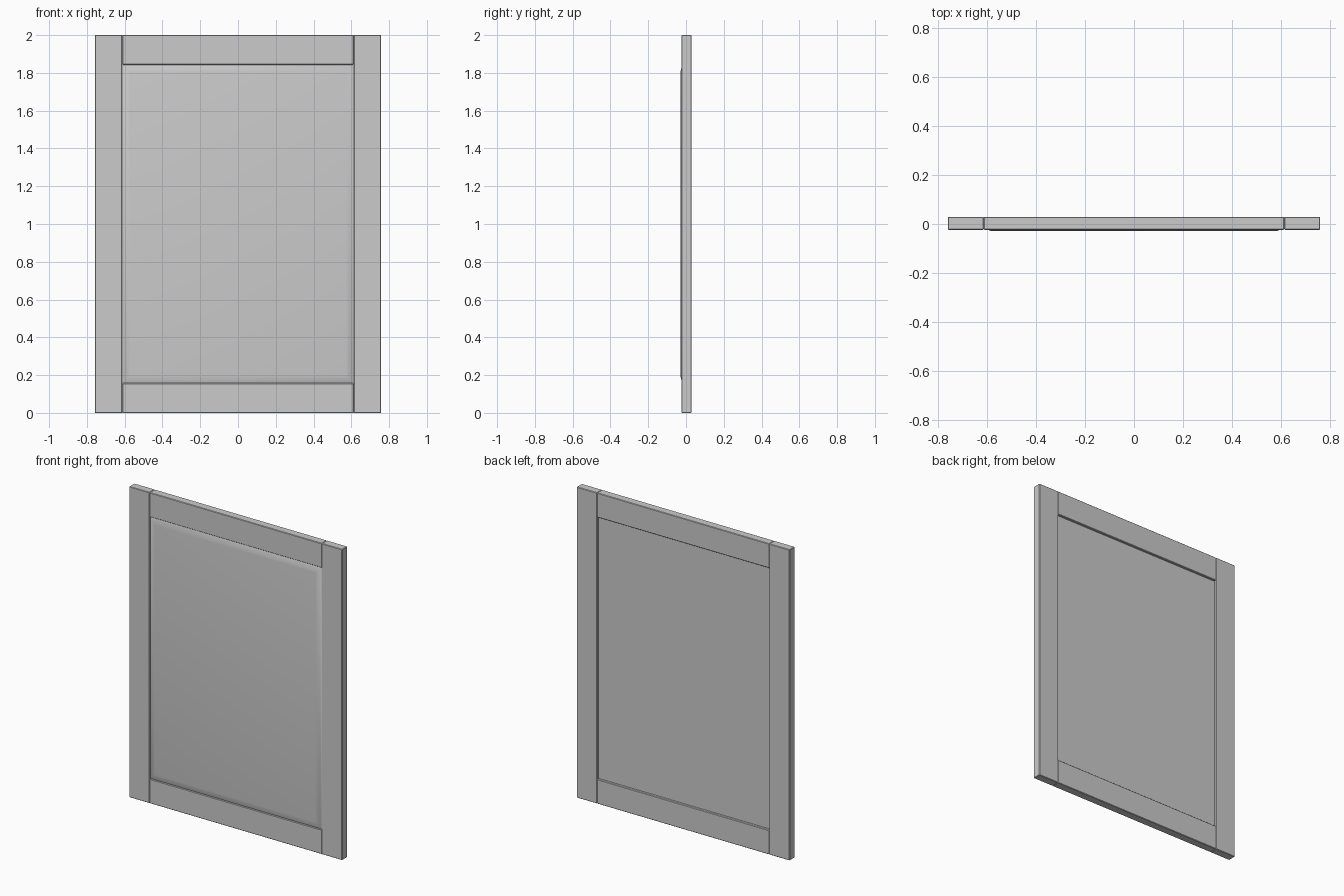
import bpy, bmesh

if "Cube" in bpy.data.objects:
    bpy.data.objects.remove(bpy.data.objects["Cube"])

HALF_W, HEIGHT = 0.758, 2.0      # outer size
OPEN_X, RAIL = 0.613, 0.157      # half opening width, rail height
FRONT, BACK = -0.0235, 0.0295    # frame faces


def finish(name, bm):
    bmesh.ops.recalc_face_normals(bm, faces=bm.faces[:])
    mesh = bpy.data.meshes.new(name)
    bm.to_mesh(mesh)
    bm.free()
    obj = bpy.data.objects.new(name, mesh)
    bpy.context.collection.objects.link(obj)
    return obj


def board(name, x0, x1, z0, z1):
    """Straight frame member with slightly eased edges."""
    bm = bmesh.new()
    bmesh.ops.create_cube(bm, size=1)
    for v in bm.verts:
        v.co.x = x1 if v.co.x > 0 else x0
        v.co.y = BACK if v.co.y > 0 else FRONT
        v.co.z = z1 if v.co.z > 0 else z0
    obj = finish(name, bm)
    bev = obj.modifiers.new("eased_edges", 'BEVEL')
    bev.width = 0.003
    bev.segments = 1
    return obj


# Frame: two full-height stiles with rails between them
for side, s in (("left", -1), ("right", 1)):
    xs = sorted((s * OPEN_X, s * HALF_W))
    board(side + "_stile", xs[0], xs[1], 0, HEIGHT)
board("bottom_rail", -OPEN_X, OPEN_X, 0, RAIL)
board("top_rail", -OPEN_X, OPEN_X, HEIGHT - RAIL, HEIGHT)

# Raised panel: rectangular rings (inset, y) from recessed back to raised field
profile = [(0, 0.0135), (0, -0.0155), (0.013, -0.0215),
           (0.024, -0.0255), (0.034, -0.0283), (0.042, -0.0295)]
bm = bmesh.new()
rings = []
for inset, y in profile:
    x = OPEN_X + 0.002 - inset
    z0, z1 = RAIL - 0.002 + inset, HEIGHT - RAIL + 0.002 - inset
    rings.append([bm.verts.new((px, y, pz))
                  for px, pz in ((-x, z0), (x, z0), (x, z1), (-x, z1))])
for a, b in zip(rings, rings[1:]):
    for i in range(4):
        j = (i + 1) % 4
        bm.faces.new((a[i], a[j], b[j], b[i]))
bm.faces.new(rings[0])
bm.faces.new(rings[-1])
panel = finish("raised_panel", bm)

# Smooth the rolled slopes, keep the mitres and outer edges sharp
bpy.ops.object.select_all(action='DESELECT')
panel.select_set(True)
bpy.context.view_layer.objects.active = panel
bpy.ops.object.shade_smooth_by_angle(angle=0.5)
